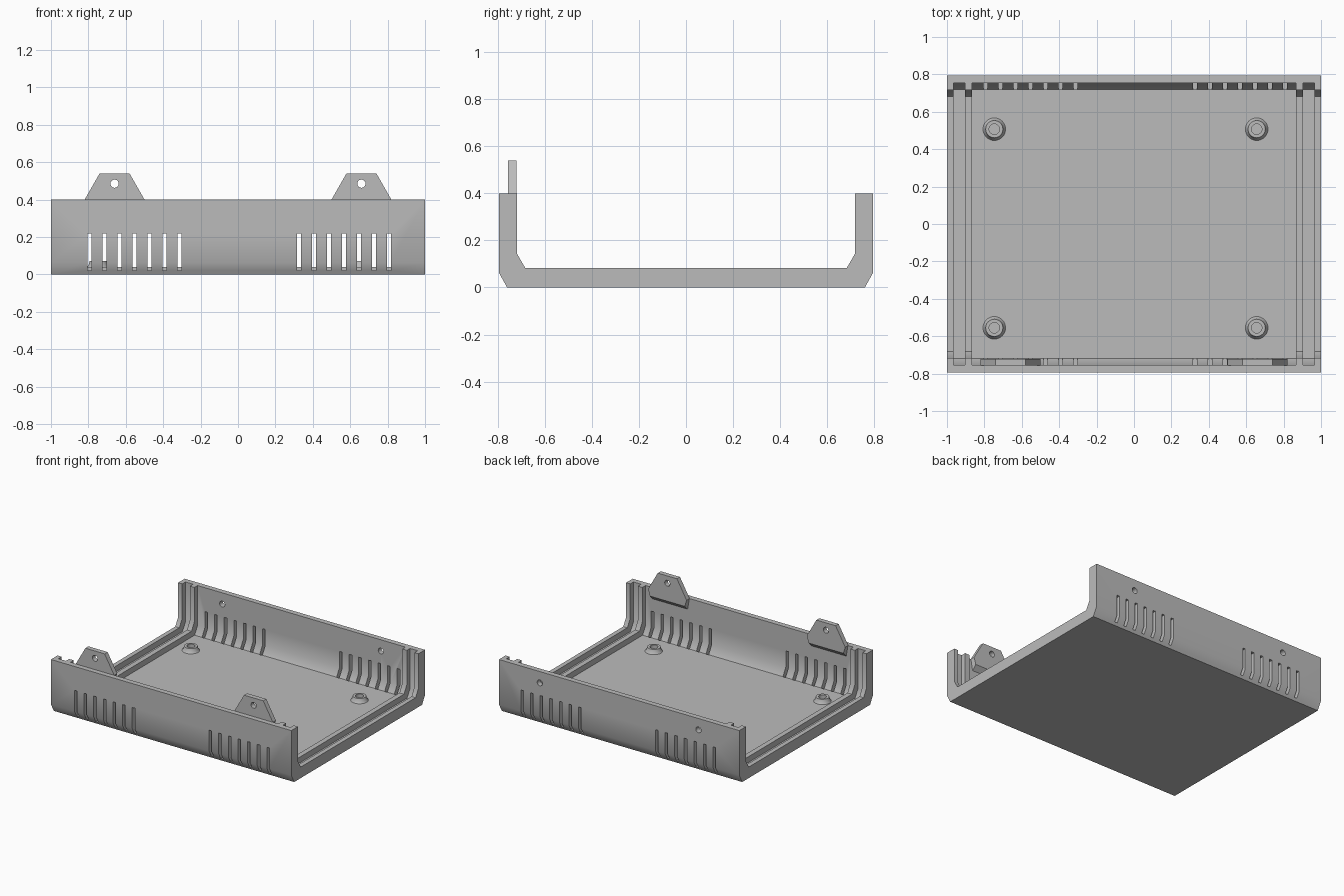
import bpy, bmesh, math
from mathutils import Matrix, Vector

cube = bpy.data.objects.get("Cube")
if cube:
    bpy.data.objects.remove(cube, do_unlink=True)

grey = bpy.data.materials.new("grey plastic")
grey.use_nodes = True
grey.diffuse_color = (0.5, 0.5, 0.5, 1)
grey.node_tree.nodes["Principled BSDF"].inputs["Base Color"].default_value = (0.5, 0.5, 0.5, 1)


def add_prism(bm, profile, axis, start, end):
    """Extrude a closed profile along x (points are y, z) or y (points are x, z)."""
    def place(p, t):
        return (t, p[0], p[1]) if axis == "x" else (p[0], t, p[1])
    face = bm.faces.new([bm.verts.new(place(p, start)) for p in profile])
    new = bmesh.ops.extrude_face_region(bm, geom=[face])["geom"]
    shift = Vector(place((0, 0), end - start))
    bmesh.ops.translate(bm, vec=shift, verts=[g for g in new if isinstance(g, bmesh.types.BMVert)])


def add_rod(bm, x, y, z, radius, length):
    turn = Matrix.Translation((x, y, z)) @ Matrix.Rotation(math.pi / 2, 4, "X")
    bmesh.ops.create_cone(bm, cap_ends=True, segments=24, radius1=radius,
                          radius2=radius, depth=length, matrix=turn)


def finish(bm, name):
    bmesh.ops.recalc_face_normals(bm, faces=bm.faces[:])
    mesh = bpy.data.meshes.new(name)
    bm.to_mesh(mesh)
    bm.free()
    mesh.materials.append(grey)
    obj = bpy.data.objects.new(name, mesh)
    bpy.context.collection.objects.link(obj)
    return obj


def select(obj):
    bpy.ops.object.select_all(action="DESELECT")
    obj.select_set(True)
    bpy.context.view_layer.objects.active = obj


def cut(obj, cutter):
    cutter.hide_render = True
    mod = obj.modifiers.new("cut", "BOOLEAN")
    mod.operation = "DIFFERENCE"
    mod.solver = "EXACT"
    mod.object = cutter
    select(obj)
    bpy.ops.object.modifier_apply(modifier=mod.name)
    bpy.data.objects.remove(cutter, do_unlink=True)


def smooth(obj):
    select(obj)
    bpy.ops.object.shade_smooth_by_angle(angle=math.radians(40))


def both_sides(half):
    return half + [(-y, z) for y, z in reversed(half)]


# Case: thick U-shaped section along x
bm = bmesh.new()
outer = [(0.76, 0), (0.795, 0.063), (0.795, 0.4), (0.717, 0.4), (0.717, 0.142), (0.683, 0.083)]
add_prism(bm, both_sides(outer), "x", -1, 1)
case = finish(bm, "case_shell")

# Pockets: the interior and the panel grooves, leaving ribs between them
bm = bmesh.new()
pocket = both_sides([(0.72, 0.04), (0.755, 0.1), (0.755, 0.5)])
for start, end in [(-0.865, 0.865), (0.903, 0.966), (-0.966, -0.903)]:
    add_prism(bm, pocket, "x", start, end)
cut(case, finish(bm, "pocket_cutter"))

# Ventilation slots in both walls, screw holes in the back wall
bm = bmesh.new()
for first in (-0.793, 0.327):
    for i in range(7):
        x = first + 0.08 * i
        slot = [(x - 0.011, 0.02), (x + 0.011, 0.02), (x + 0.011, 0.22), (x - 0.011, 0.22)]
        add_prism(bm, slot, "y", 0.718, 0.9)
        add_prism(bm, slot, "y", -0.9, -0.718)
for x in (-0.66, 0.66):
    add_rod(bm, x, 0.78, 0.315, 0.022, 0.2)
cut(case, finish(bm, "vent_cutter"))
smooth(case)

# Screw tabs on the front wall, wedge-shaped below
for side, x in (("right", -0.66), ("left", 0.66)):
    bm = bmesh.new()
    half = [(0.145, 0.35), (0.16, 0.4), (0.08, 0.54)]
    add_prism(bm, [(x + u, z) for u, z in both_sides(half)], "y", -0.757, -0.721)
    for v in bm.verts:
        if v.co.z < 0.36 and v.co.y < -0.74:
            v.co.z -= 0.036
    tab = finish(bm, side + "_screw_tab")
    bm = bmesh.new()
    add_rod(bm, x, -0.74, 0.485, 0.022, 0.2)
    cut(tab, finish(bm, "tab_hole_cutter"))
    smooth(tab)

# Standoffs: lathed flared rings on the floor
ring = [(0.062, 0.038), (0.052, 0.05), (0.046, 0.073), (0.028, 0.073), (0.028, 0.038)]
for row, y in (("front", -0.555), ("back", 0.507)):
    for side, x in (("right", -0.747), ("left", 0.656)):
        bm = bmesh.new()
        verts = [bm.verts.new((x + r, y, z)) for r, z in ring]
        edges = [bm.edges.new(pair) for pair in zip(verts, verts[1:])]
        bmesh.ops.spin(bm, geom=verts + edges, cent=(x, y, 0), axis=(0, 0, 1),
                       angle=math.tau, steps=32, use_merge=True)
        bmesh.ops.remove_doubles(bm, verts=bm.verts[:], dist=0.0005)
        smooth(finish(bm, row + "_" + side + "_standoff"))
